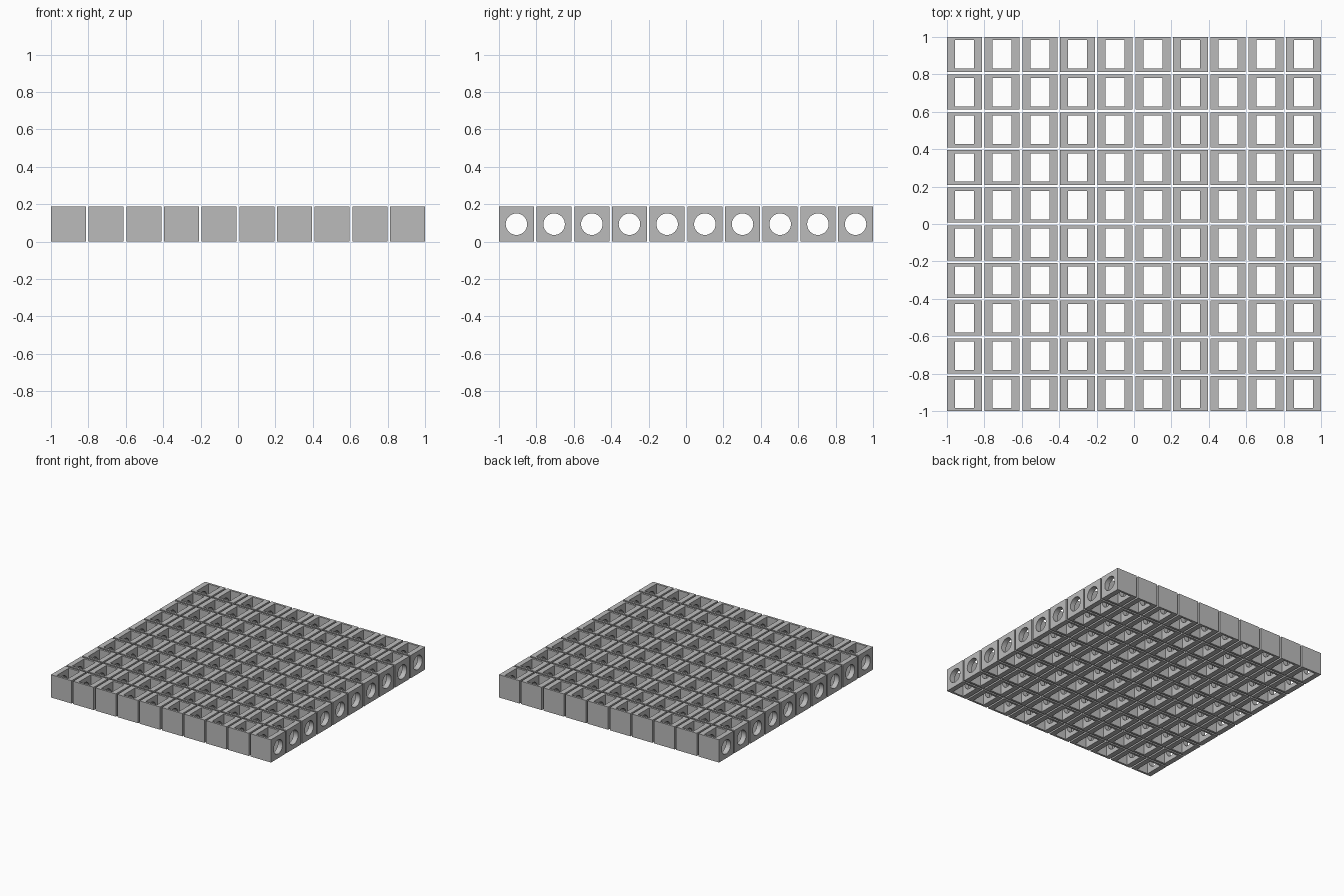
import bpy
import math

if "Cube" in bpy.data.objects:
    bpy.data.objects.remove(bpy.data.objects["Cube"])

COUNT = 10                       # cells per side
SIZE = 0.187                     # outer edge of one cell
PITCH = (2 - SIZE) / (COUNT - 1)
START = -1 + SIZE / 2
MID_Z = SIZE / 2

grey = bpy.data.materials.new("grey")
grey.diffuse_color = (0.5, 0.5, 0.5, 1)
grey.use_nodes = True
grey.node_tree.nodes["Principled BSDF"].inputs["Base Color"].default_value = grey.diffuse_color


def box(name, size):
    bpy.ops.mesh.primitive_cube_add(size=1, location=(START, START, MID_Z))
    ob = bpy.context.object
    ob.name = name
    ob.scale = size
    bpy.ops.object.transform_apply(location=False, rotation=False, scale=True)
    return ob


# Cutters: rectangular vertical shaft and round bore along x
shaft = box("shaft_cutter", (0.102, 0.152, 0.4))
bpy.ops.mesh.primitive_cylinder_add(vertices=32, radius=0.0575, depth=0.4,
                                    location=(START, START, MID_Z),
                                    rotation=(0, math.pi / 2, 0))
bore = bpy.context.object
bore.name = "bore_cutter"

# One hollow cell
cells = box("hollow_cells", (SIZE, SIZE, SIZE))
cells.data.materials.append(grey)
for cutter in (shaft, bore):
    cut = cells.modifiers.new("cut", 'BOOLEAN')
    cut.operation = 'DIFFERENCE'
    cut.solver = 'EXACT'
    cut.object = cutter
    bpy.ops.object.modifier_apply(modifier=cut.name)
for cutter in (shaft, bore):
    bpy.data.objects.remove(cutter)
bpy.ops.object.shade_smooth_by_angle(angle=math.radians(30))

# Repeat the cell into a square grid
for axis, step in (("x", (PITCH, 0, 0)), ("y", (0, PITCH, 0))):
    rows = cells.modifiers.new("repeat_" + axis, 'ARRAY')
    rows.count = COUNT
    rows.use_relative_offset = False
    rows.use_constant_offset = True
    rows.constant_offset_displace = step
